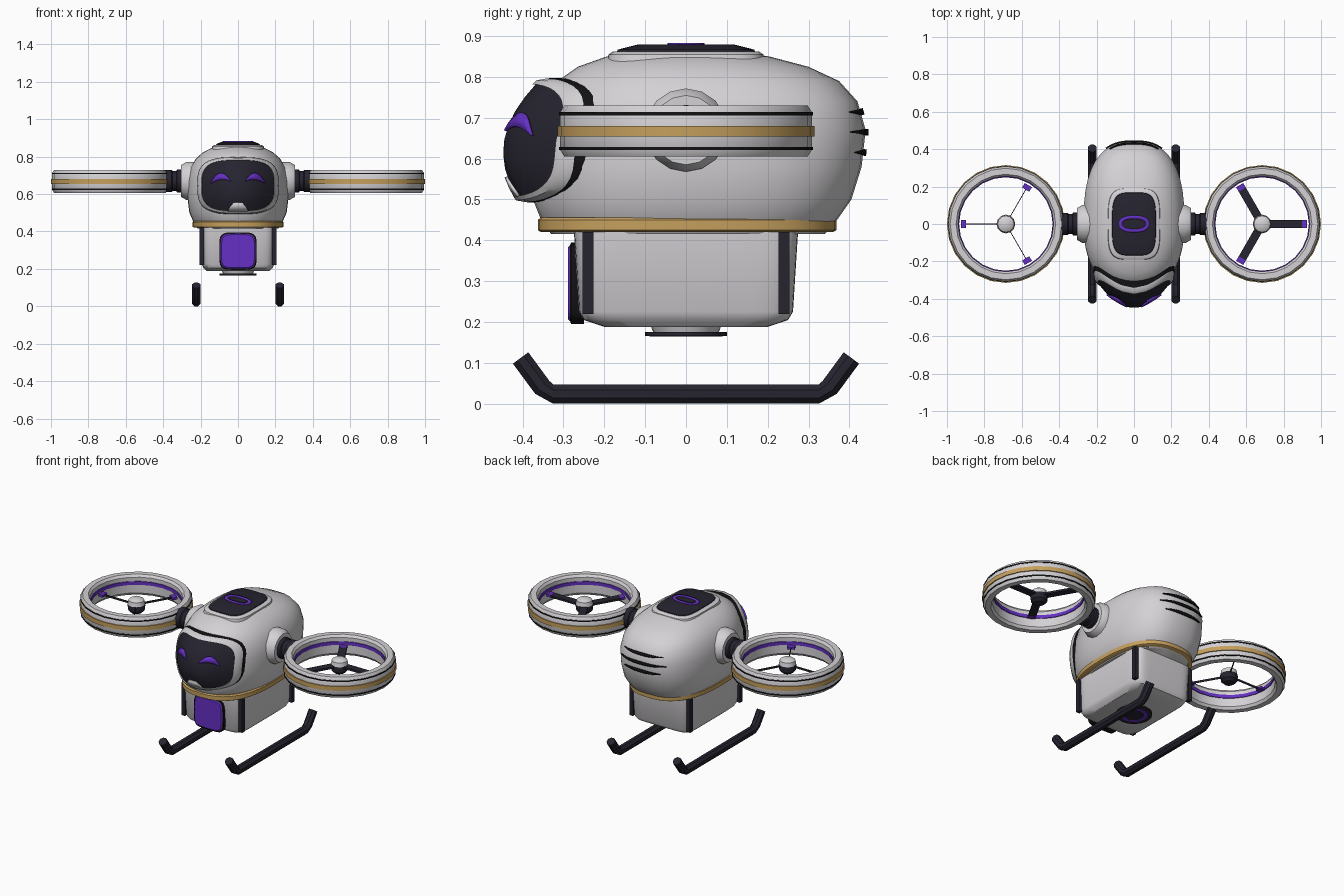
import bpy, bmesh
from math import cos, sin, pi, radians
from mathutils import Matrix, Vector

if "Cube" in bpy.data.objects:
    bpy.data.objects.remove(bpy.data.objects["Cube"])


def material(name, *rgb):
    m = bpy.data.materials.new(name)
    m.use_nodes = True
    m.diffuse_color = (*rgb, 1)
    m.node_tree.nodes["Principled BSDF"].inputs["Base Color"].default_value = (*rgb, 1)
    return m


WHITE = material("shell white", 0.66, 0.64, 0.66)
DARK = material("dark navy", 0.019, 0.017, 0.028)
BLACK = material("seam black", 0.006, 0.006, 0.007)
GOLD = material("gold", 0.56, 0.35, 0.11)
PURPLE = material("purple", 0.13, 0.03, 0.55)


def skin(name, rings, mats, index=None, wrap=True, caps=True, closed=False,
         matrix=None, thick=0, angle=35):
    """Join rows of points into a surface; index gives a material per row gap."""
    bm = bmesh.new()
    rows = [[bm.verts.new(p) for p in ring] for ring in rings]
    n = len(rows[0])
    for i in range(len(rows) if closed else len(rows) - 1):
        a, b = rows[i], rows[(i + 1) % len(rows)]
        for j in range(n if wrap else n - 1):
            k = (j + 1) % n
            f = bm.faces.new((a[j], a[k], b[k], b[j]))
            f.material_index = index[i] if index else 0
    if caps and wrap and not closed:
        bm.faces.new(rows[0]).material_index = index[0] if index else 0
        bm.faces.new(rows[-1]).material_index = index[-1] if index else 0
    bmesh.ops.recalc_face_normals(bm, faces=bm.faces)
    if matrix is not None:
        bm.transform(matrix)
    me = bpy.data.meshes.new(name)
    bm.to_mesh(me)
    bm.free()
    for m in mats:
        me.materials.append(m)
    ob = bpy.data.objects.new(name, me)
    bpy.context.collection.objects.link(ob)
    if thick:
        mod = ob.modifiers.new("thickness", "SOLIDIFY")
        mod.thickness, mod.offset = thick, 0
    bpy.ops.object.select_all(action="DESELECT")
    ob.select_set(True)
    bpy.context.view_layer.objects.active = ob
    bpy.ops.object.shade_smooth_by_angle(angle=radians(angle))


def oval(z, hx, front, back, ef=2.0, eb=None, n=40):
    """Superellipse ring with separate front and back depths."""
    pts = []
    for i in range(n):
        c, s = cos(2 * pi * i / n), sin(2 * pi * i / n)
        e = 2 / (ef if s < 0 else (eb or ef))
        x = hx * abs(c) ** e * (1 if c > 0 else -1)
        y = (back if s > 0 else -front) * abs(s) ** e
        pts.append((x, y, z))
    return pts


def lathe(name, profile, mats, n=24, **options):
    rings = [[(r * cos(2 * pi * i / n), r * sin(2 * pi * i / n), z) for i in range(n)]
             for r, z in profile]
    skin(name, rings, mats, **options)


def box(name, lo, hi, mat, matrix):
    rings = [[(lo[0], lo[1], z), (hi[0], lo[1], z), (hi[0], hi[1], z), (lo[0], hi[1], z)]
             for z in (lo[2], hi[2])]
    skin(name, rings, [mat], matrix=matrix)


# Main shell: height, half width, front depth, back depth
SHELL = [(0.415, 0.215, 0.33, 0.34), (0.45, 0.238, 0.355, 0.37), (0.50, 0.26, 0.375, 0.405),
         (0.58, 0.27, 0.385, 0.43), (0.67, 0.27, 0.37, 0.44), (0.74, 0.255, 0.345, 0.42),
         (0.79, 0.225, 0.315, 0.375), (0.825, 0.185, 0.265, 0.30), (0.85, 0.135, 0.195, 0.205),
         (0.86, 0.09, 0.14, 0.14)]
skin("body_shell", [oval(*r, 2.2, 2.6) for r in SHELL], [WHITE], angle=50)
skin("waist_belt", [oval(z, 0.235 + d, 0.355 + d, 0.36 + d, 2.5)
                    for z, d in ((0.42, 0), (0.425, 0.008), (0.45, 0.008), (0.456, 0))], [GOLD])

# Lower cabin with corner trims and front panel
skin("lower_cabin", [oval(z, hx, hy, hy, 8, n=64) for z, hx, hy in
                     ((0.188, 0.165, 0.2), (0.205, 0.185, 0.25), (0.225, 0.195, 0.262),
                      (0.43, 0.2, 0.275))], [WHITE])
for sx in (1, -1):
    for sy in (1, -1):
        box("corner_trim", (-0.012, -0.013, 0.22), (0.012, 0.013, 0.42), DARK,
            Matrix.Translation((sx * 0.193, sy * 0.24, 0)))
to_front = Matrix.Translation((0, 0, 0.295)) @ Matrix.Rotation(pi / 2, 4, "X")
skin("front_panel", [oval(z, h, h, h, 5) for z, h in
                     ((0.25, 0.1), (0.281, 0.1), (0.284, 0.093), (0.289, 0.088))],
     [BLACK, PURPLE], [0, 0, 1], matrix=to_front)

# Belly sensor
lathe("belly_mount", [(0.08, 0.174), (0.09, 0.2)], [WHITE])
lathe("belly_disc", [(0.05, 0.165), (0.055, 0.164), (0.075, 0.164), (0.1, 0.166), (0.1, 0.175)],
      [DARK, PURPLE], index=[0, 1, 0, 0])

# Roof hatch with an oval light
skin("hatch_frame", [oval(z, x, y, y, 4) for z, x, y in
                     ((0.83, 0.142, 0.195), (0.855, 0.138, 0.19), (0.863, 0.125, 0.178))], [WHITE])
skin("roof_hatch", [oval(z, x, y, y, 4) for z, x, y in
                    ((0.85, 0.122, 0.175), (0.867, 0.116, 0.167), (0.879, 0.09, 0.12))], [DARK])
skin("roof_light", [oval(0.88, x, y, y, 2.4) for x, y in ((0.082, 0.045), (0.062, 0.027))],
     [PURPLE], caps=False, thick=0.006)


# Face visor, a bulging rounded rectangle
def on_face(x, z, lift=0.0):
    u, v = x / 0.2, (z - 0.645) / 0.145
    return (x, -0.445 + 0.14 * u * u + 0.06 * v * v + 0.025 * v - lift, z)


def face_ring(s, lift):
    return [on_face(x, 0.645 + y, lift) for x, y, _ in oval(0, 0.2 * s, 0.14 * s, 0.14 * s, 3.2)]


skin("face_visor", [face_ring(s, lift) for s, lift in
                    ((0.02, 0), (0.25, 0), (0.5, 0), (0.75, 0), (0.97, 0), (0.98, 0.008),
                     (1.05, 0.008), (1.08, -0.012), (1.09, -0.022), (1.08, -0.08))],
     [DARK, WHITE, BLACK], [0, 0, 0, 0, 1, 1, 1, 2, 2])
ts = [i / 6 - 1 for i in range(13)]
for side, name in ((1, "left_eye"), (-1, "right_eye")):
    skin(name, [[on_face(side * (0.092 + 0.054 * t), 0.662 + h * (1 - t * t) - 0.006 * t, 0.008)
                 for t in ts] for h in (0.016, 0.05)], [PURPLE], wrap=False, thick=0.008)
skin("chin_notch", [[on_face(w * t, z, 0.004) for t in ts] for z, w in
                    ((0.508, 0.055), (0.53, 0.045), (0.555, 0.022))],
     [WHITE], wrap=False, thick=0.006)


# Rear vents hugging the shell
def shell_back(x, z):
    a, b = next((a, b) for a, b in zip(SHELL, SHELL[1:]) if a[0] <= z <= b[0])
    f = (z - a[0]) / (b[0] - a[0])
    hx, hy = a[1] + f * (b[1] - a[1]), a[3] + f * (b[3] - a[3])
    return (x, hy * (1 - (abs(x) / hx) ** 2.6) ** (1 / 2.6) + 0.004, z)


for z, w in ((0.615, 0.12), (0.665, 0.15), (0.715, 0.13)):
    skin("rear_vent", [[shell_back(w * t, z + s * (0.001 + 0.007 * (1 - t * t))) for t in ts]
                       for s in (-1, 1)], [BLACK], wrap=False, thick=0.008)

# Arms and ducted rotors
for side, tag in ((1, "left"), (-1, "right")):
    sideways = Matrix.Translation((0, 0, 0.67)) @ Matrix.Rotation(side * pi / 2, 4, "Y")
    lathe(tag + "_shoulder", [(0.102, 0.22), (0.102, 0.275), (0.085, 0.305), (0.062, 0.305)],
          [WHITE], n=16, matrix=sideways)
    lathe(tag + "_arm", [(0.062, 0.25), (0.062, 0.325), (0.054, 0.33), (0.054, 0.35),
                         (0.06, 0.355), (0.06, 0.395)], [DARK], n=16, matrix=sideways)
    hub = Matrix.Translation((side * 0.685, 0, 0.668))
    lathe(tag + "_duct", [(0.255, -0.048), (0.266, -0.063), (0.298, -0.063), (0.309, -0.045),
                          (0.309, 0.045), (0.298, 0.062), (0.266, 0.062), (0.255, 0.048)],
          [WHITE], matrix=hub, closed=True)
    for name, r0, r1, z0, z1, mat in (("gold_band", 0.3, 0.315, -0.014, 0.012, GOLD),
                                      ("upper_seam", 0.3, 0.3105, 0.038, 0.046, BLACK),
                                      ("lower_seam", 0.3, 0.3105, -0.047, -0.039, BLACK),
                                      ("inner_light", 0.25, 0.26, 0.004, 0.024, PURPLE)):
        lathe(tag + "_" + name, [(r0, z0), (r1, z0), (r1, z1), (r0, z1)], [mat],
              matrix=hub, closed=True)
    lathe(tag + "_hub", [(0.03, -0.045), (0.046, -0.03), (0.05, 0), (0.048, 0.005),
                         (0.044, 0.03), (0.025, 0.042)], [DARK, WHITE], n=12,
          matrix=hub, index=[0, 0, 0, 1, 1])
    # The right rotor has thin upright fins in place of flat blades
    half = 0.022 if side > 0 else 0.002
    for k in range(3):
        turn = hub @ Matrix.Rotation(2 * pi * k / 3 + (0 if side > 0 else pi), 4, "Z")
        box(tag + "_blade", (0.035, -half, -0.006), (0.215, half, 0.006), DARK, turn)
        box(tag + "_blade_tip", (0.212, -0.022, -0.007), (0.24, 0.022, 0.007), PURPLE, turn)

# Landing skids with upturned ends
PATH = [(-0.405, 0.112), (-0.352, 0.04), (-0.325, 0.0235), (0.325, 0.0235), (0.352, 0.04),
        (0.405, 0.112)]
for side, name in ((1, "left_skid"), (-1, "right_skid")):
    rings = []
    for i, (y, z) in enumerate(PATH):
        a, b = PATH[max(i - 1, 0)], PATH[min(i + 1, len(PATH) - 1)]
        d = Vector((0, b[0] - a[0], b[1] - a[1])).normalized()
        up = Vector((0, -d.z, d.y))
        turns = [t * pi / 4 + pi / 8 for t in range(8)]
        rings.append([Vector((side * 0.223, y, z))
                      + 0.0254 * (cos(t) * Vector((1, 0, 0)) + sin(t) * up) for t in turns])
    skin(name, rings, [DARK], angle=25)
